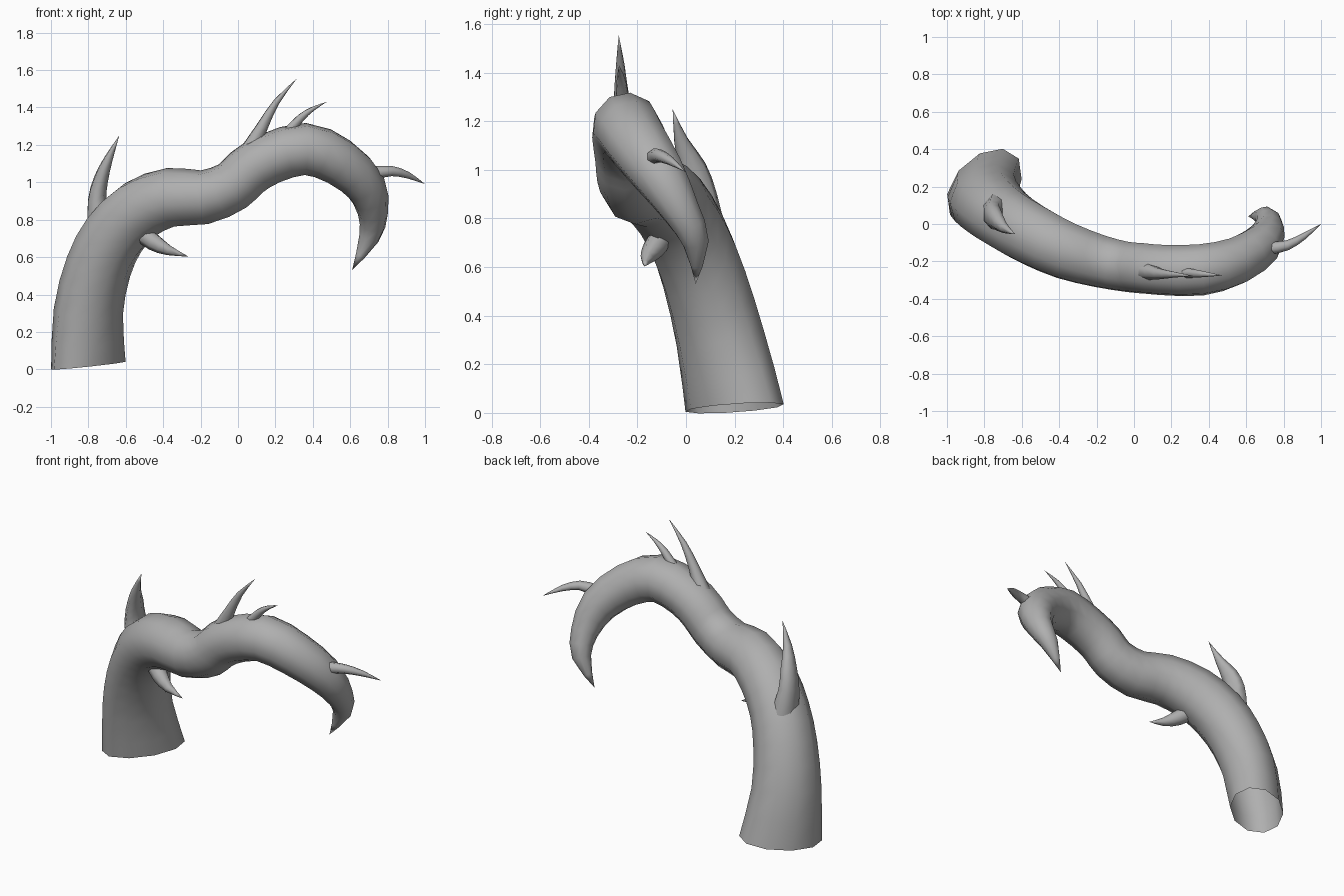
import bpy, bmesh, math
from mathutils import Vector

if "Cube" in bpy.data.objects:
    bpy.data.objects.remove(bpy.data.objects["Cube"])


def smooth_path(rings):
    """Insert a Catmull-Rom midpoint between neighbouring path rings."""
    out = []
    last = len(rings) - 1
    for i in range(last):
        a, b, c, d = (rings[max(0, min(last, j))] for j in (i - 1, i, i + 1, i + 2))
        out += [b, b * 0.5625 + c * 0.5625 - a * 0.0625 - d * 0.0625]
    return out + [rings[last]]


class Ring:
    """Path ring: position, radius and flattening, with simple arithmetic."""
    def __init__(self, *v):
        self.v = list(v) + [0] * (5 - len(v))

    def __mul__(self, f):
        return Ring(*[x * f for x in self.v])

    def __add__(self, o):
        return Ring(*[x + y for x, y in zip(self.v, o.v)])

    def __sub__(self, o):
        return self + o * -1


def tube(name, path, sides, axis=(1, 1, 0), start=None):
    """Open tapering tube; rings are stretched along the axis by their flattening."""
    rings = [r.v for r in smooth_path([Ring(*p) for p in path])]
    pts = [Vector(r[:3]) for r in rings]
    axis = Vector(axis).normalized()
    perp = Vector((axis.y, -axis.x, 0))
    bm = bmesh.new()
    loops = []
    side = Vector((1, 0, 0.1))
    for i, p in enumerate(pts[:-1]):
        ahead = (pts[i + 1] - p).normalized()
        back = (p - pts[i - 1]).normalized() if i else (start or ahead)
        t = (back + ahead).normalized() if i else back.normalized()
        # carry the frame along the path without twist
        if abs(side.normalized().dot(t)) > 0.98:
            side = Vector((0, 1, 0))
        side = (side - t * side.dot(t)).normalized()
        up = t.cross(side)
        loop = []
        for k in range(sides):
            a = 2 * math.pi * k / sides
            o = rings[i][3] * (side * math.cos(a) + up * math.sin(a))
            o += rings[i][4] * (axis * o.dot(axis) - perp * o.dot(perp))
            loop.append(bm.verts.new(p + o))
        loops.append(loop)
    tip = bm.verts.new(pts[-1])
    for k in range(sides):
        n = (k + 1) % sides
        for a, b in zip(loops, loops[1:]):
            bm.faces.new((a[k], a[n], b[n], b[k]))
        bm.faces.new((loops[-1][k], loops[-1][n], tip))
    for f in bm.faces:
        f.smooth = True
    mesh = bpy.data.meshes.new(name)
    bm.to_mesh(mesh)
    bm.free()
    mesh.materials.append(grey)
    bpy.context.collection.objects.link(bpy.data.objects.new(name, mesh))


grey = bpy.data.materials.new("dark_grey")
grey.diffuse_color = (0.43, 0.43, 0.43, 1)
grey.use_nodes = True
grey.node_tree.nodes["Principled BSDF"].inputs["Base Color"].default_value = grey.diffuse_color

# main curling stalk, open and oval at the bottom
tube("stalk", [
    (-0.80, 0.20, 0.02, 0.2, 0.2),
    (-0.80, 0.14, 0.31, 0.185, 0.09), (-0.745, 0.075, 0.55, 0.177, 0.04),
    (-0.66, 0.01, 0.72, 0.173), (-0.53, -0.065, 0.85, 0.168),
    (-0.36, -0.145, 0.92, 0.158), (-0.18, -0.20, 0.92, 0.145),
    (-0.03, -0.23, 0.98, 0.138), (0.05, -0.237, 1.055, 0.138),
    (0.17, -0.247, 1.127, 0.138), (0.36, -0.245, 1.178, 0.14),
    (0.54, -0.20, 1.11, 0.13), (0.68, -0.11, 0.98, 0.112),
    (0.722, -0.02, 0.83, 0.08), (0.70, 0.04, 0.70, 0.055),
    (0.61, 0.04, 0.53, 0)], 10, start=Vector((-0.1, -0.05, 1)))

# curved thorns growing from the stalk
thorns = {
    "thorn_back": [(-0.74, 0.065, 0.76, 0.085, 0.15), (-0.755, 0.05, 0.90, 0.065, 0.2),
                   (-0.735, 0.025, 1.01, 0.05, 0.2), (-0.695, -0.02, 1.12, 0.027, 0.1),
                   (-0.635, -0.055, 1.25, 0)],
    "thorn_lower": [(-0.53, -0.09, 0.74, 0.05), (-0.45, -0.13, 0.68, 0.047),
                    (-0.37, -0.16, 0.637, 0.028), (-0.265, -0.17, 0.603, 0)],
    "thorn_tall": [(0.06, -0.25, 1.17, 0.05), (0.13, -0.265, 1.30, 0.032),
                   (0.205, -0.27, 1.43, 0.018), (0.315, -0.277, 1.555, 0)],
    "thorn_small": [(0.26, -0.26, 1.26, 0.03), (0.335, -0.265, 1.345, 0.022),
                    (0.40, -0.27, 1.393, 0.012), (0.475, -0.275, 1.43, 0)],
    "thorn_end": [(0.73, -0.13, 1.05, 0.036), (0.82, -0.115, 1.06, 0.028),
                  (0.91, -0.065, 1.037, 0.018), (1.0, 0.0, 0.99, 0)],
}
for name, path in thorns.items():
    tube(name, path, 7, axis=(0, 1, 0))
